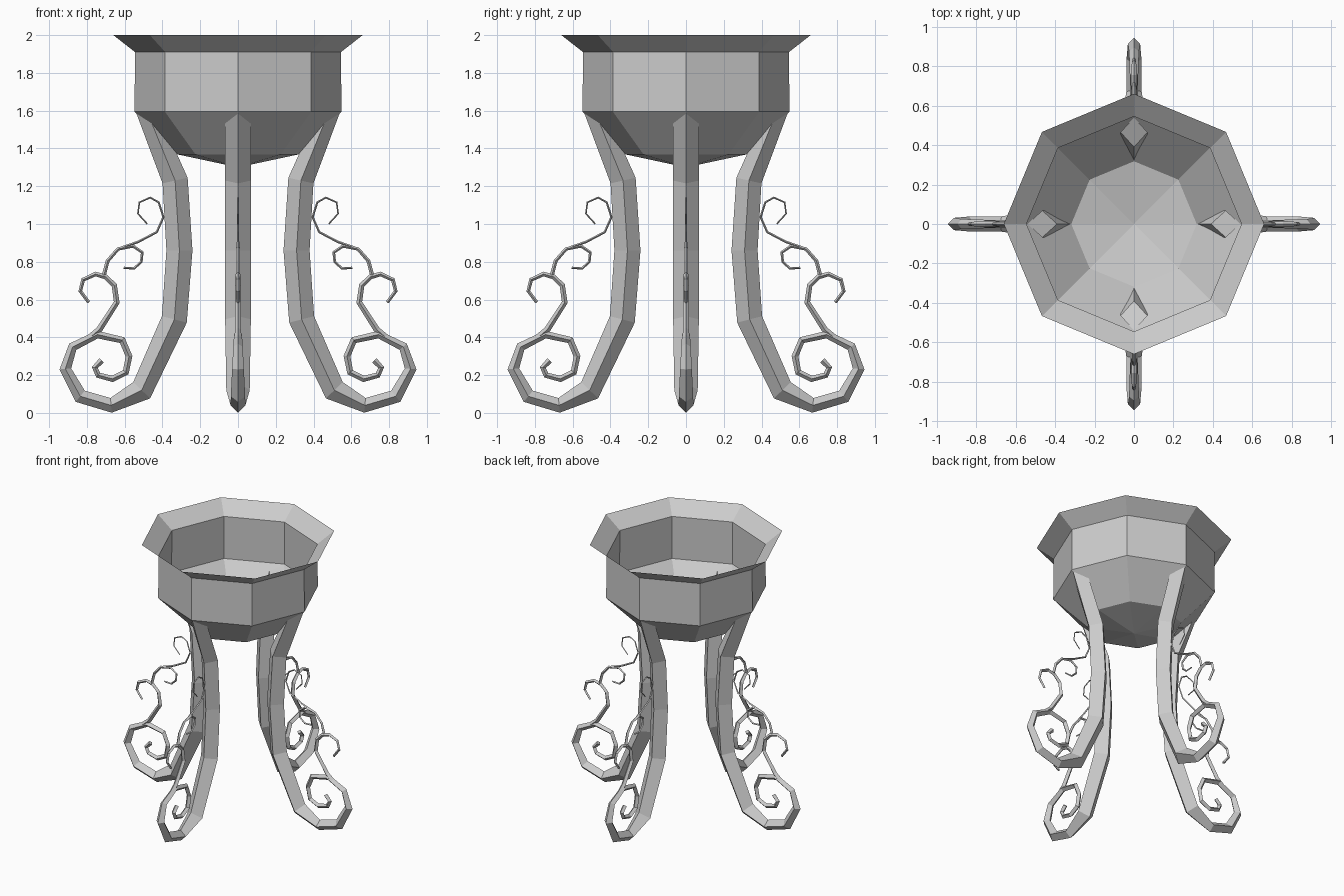
import bpy, bmesh, math
from mathutils import Vector, Matrix

if "Cube" in bpy.data.objects:
    bpy.data.objects.remove(bpy.data.objects["Cube"])


def make_object(name, bm, recalc=True):
    if recalc:
        bmesh.ops.recalc_face_normals(bm, faces=bm.faces[:])
    mesh = bpy.data.meshes.new(name)
    bm.to_mesh(mesh)
    bm.free()
    obj = bpy.data.objects.new(name, mesh)
    bpy.context.collection.objects.link(obj)
    return obj


def sweep(bm, path, start_side=None):
    """Four-sided diamond tube along (x, z, radius) points in the XZ plane."""
    pts = [Vector((x, 0, z)) for x, z, r in path]
    rings = []
    for i, p in enumerate(pts):
        a = (p - pts[i - 1]).normalized() if i > 0 else Vector()
        b = (pts[i + 1] - p).normalized() if i < len(pts) - 1 else Vector()
        t = (a + b).normalized()
        side = Vector((-t.z, 0, t.x))
        if i == 0 and start_side:
            side = Vector(start_side).normalized()
        r = path[i][2]
        across = Vector((0, min(r, 0.068), 0))
        rings.append([bm.verts.new(p + o) for o in (side * r, across, -side * r, -across)])
    for r0, r1 in zip(rings, rings[1:]):
        for k in range(4):
            j = (k + 1) % 4
            bm.faces.new((r0[k], r0[j], r1[j], r1[k]))
    bm.faces.new(rings[0])
    bm.faces.new(rings[-1])


def tapered(points, r0, r1):
    n = len(points) - 1
    return [(x, z, r0 + (r1 - r0) * i / n) for i, (x, z) in enumerate(points)]


# Bowl: open octagonal shell with a flared rim
bm = bmesh.new()
rings = []
for r, z in ((0.318, 1.368), (0.548, 1.595), (0.545, 1.91), (0.66, 2.0)):
    rings.append([bm.verts.new((r * math.cos(k * math.pi / 4), r * math.sin(k * math.pi / 4), z))
                  for k in range(8)])
tip = bm.verts.new((0, 0, 1.30))
for k in range(8):
    j = (k + 1) % 8
    bm.faces.new((tip, rings[0][j], rings[0][k]))
    for lo, hi in zip(rings, rings[1:]):
        bm.faces.new((lo[k], lo[j], hi[j], hi[k]))
make_object("bowl", bm, recalc=False)

# Leg stem running into the foot scroll
stem = [(0.465, 1.555, 0.083), (0.333, 1.23, 0.068), (0.31, 0.86, 0.069), (0.337, 0.495, 0.068),
        (0.51, 0.12, 0.062), (0.672, 0.04, 0.039), (0.835, 0.088, 0.038), (0.914, 0.233, 0.031),
        (0.875, 0.35, 0.025), (0.745, 0.415, 0.021), (0.613, 0.385, 0.019), (0.577, 0.30, 0.018),
        (0.594, 0.215, 0.018), (0.665, 0.18, 0.017), (0.74, 0.20, 0.016), (0.758, 0.24, 0.016),
        (0.722, 0.278, 0.016)]

# Tendrils climbing from the foot scroll
lower = tapered([(0.80, 0.385), (0.735, 0.44), (0.642, 0.585), (0.655, 0.675), (0.70, 0.72),
                 (0.755, 0.735), (0.82, 0.705), (0.835, 0.645), (0.79, 0.585)], 0.018, 0.009)
middle = tapered([(0.71, 0.73), (0.69, 0.805), (0.635, 0.868), (0.555, 0.883), (0.507, 0.85),
                  (0.512, 0.80), (0.55, 0.765), (0.605, 0.768)], 0.011, 0.006)
upper = tapered([(0.635, 0.868), (0.53, 0.905), (0.43, 0.957), (0.395, 1.037), (0.42, 1.115),
                 (0.465, 1.14), (0.522, 1.115), (0.53, 1.055), (0.48, 1.0)], 0.007, 0.004)

# Four identical legs around the bowl
for i, name in enumerate(("right", "back", "left", "front")):
    turn = Matrix.Rotation(i * math.pi / 2, 4, 'Z')
    bm = bmesh.new()
    sweep(bm, stem, start_side=(0.9, 0, 0.43))
    bm.transform(turn)
    make_object(name + "_leg", bm)
    bm = bmesh.new()
    for path in (lower, middle, upper):
        sweep(bm, path)
    bm.transform(turn)
    make_object(name + "_tendrils", bm)
